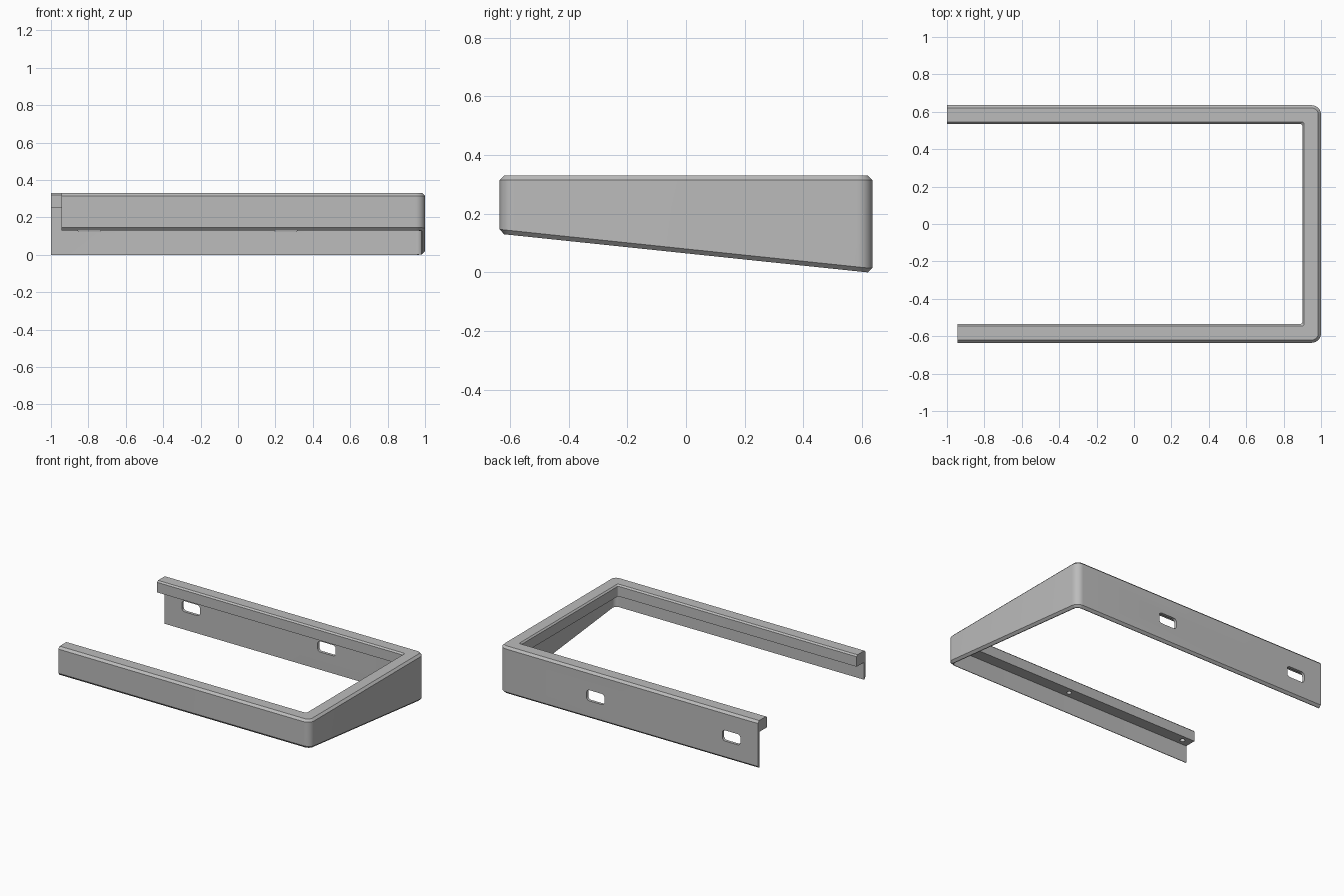
import bpy, bmesh, math

cube = bpy.data.objects.get("Cube")
if cube:
    bpy.data.objects.remove(cube, do_unlink=True)

grey = bpy.data.materials.new("satin_grey")
grey.use_nodes = True
colour = (0.5, 0.5, 0.5, 1)
grey.diffuse_color = colour
grey.node_tree.nodes["Principled BSDF"].inputs["Base Color"].default_value = colour

HALF_W, HALF_D, TOP = 1.0, 0.635, 0.33
WALL, FLANGE, FLANGE_Z, CHAMFER = 0.02, 0.1, 0.25, 0.015
FRONT_END, BACK_END = -0.945, -1.0


def new_object(name, bm):
    bmesh.ops.recalc_face_normals(bm, faces=bm.faces)
    mesh = bpy.data.meshes.new(name)
    bm.to_mesh(mesh)
    bm.free()
    mesh.materials.append(grey)
    obj = bpy.data.objects.new(name, mesh)
    bpy.context.collection.objects.link(obj)
    return obj


def u_path(inset, steps=10):
    """U shaped path, open at -x, with rounded corners at +x."""
    r = max(0.05 - inset, 0.012)
    cx, cy = HALF_W - inset - r, HALF_D - inset - r
    pts = [(FRONT_END, -HALF_D + inset)]
    for side, start in ((-1, -90), (1, 0)):
        for i in range(steps + 1):
            a = math.radians(start + 90 * i / steps)
            pts.append((cx + r * math.cos(a), side * cy + r * math.sin(a)))
    return pts + [(BACK_END, HALF_D - inset)]


def slope(y):
    """Height of the slanting lower edge."""
    return max(0, 0.13 * (0.62 - y) / 1.24)


# Cross-section: inset from the outside, height, whether it follows the slope
section = [
    (0, TOP - CHAMFER, False), (CHAMFER, TOP, False),
    (FLANGE - 0.01, TOP, False), (FLANGE, TOP - 0.01, False),
    (FLANGE, FLANGE_Z, False), (WALL, FLANGE_Z, False),
    (WALL, 0, True), (CHAMFER, 0, True), (0, CHAMFER, True),
]

# Frame: sweep of the section along the U
bm = bmesh.new()
rails = [[bm.verts.new((x, y, z + (slope(y) if follow else 0)))
          for x, y in u_path(inset)] for inset, z, follow in section]
for k, a in enumerate(rails):
    b = rails[(k + 1) % len(rails)]
    for i in range(len(a) - 1):
        bm.faces.new((a[i], a[i + 1], b[i + 1], b[i]))
for end in (0, -1):
    bm.faces.new([rail[end] for rail in rails])
frame = new_object("mounting_frame", bm)


def prism(name, outline, offset):
    bm = bmesh.new()
    face = bm.faces.new([bm.verts.new(p) for p in outline])
    out = bmesh.ops.extrude_face_region(bm, geom=[face])
    verts = [v for v in out["geom"] if isinstance(v, bmesh.types.BMVert)]
    bmesh.ops.translate(bm, verts=verts, vec=offset)
    return new_object(name, bm)


def slot_cutter(x, z, w=0.14, h=0.075, r=0.022, steps=5):
    pts = []
    for q, (sx, sz) in enumerate(((1, 1), (-1, 1), (-1, -1), (1, -1))):
        for i in range(steps + 1):
            a = math.radians(90 * (q + i / steps))
            pts.append((x + sx * (w / 2 - r) + r * math.cos(a), HALF_D - 0.05,
                        z + sz * (h / 2 - r) + r * math.sin(a)))
    return prism("slot_cutter", pts, (0, 0.1, 0))


def hole_cutter(x, y, r=0.016, steps=16):
    pts = [(x + r * math.cos(math.tau * i / steps),
            y + r * math.sin(math.tau * i / steps), FLANGE_Z - 0.02)
           for i in range(steps)]
    return prism("hole_cutter", pts, (0, 0, 0.06))


# Slots through the back wall, blind holes under the front flange
cutters = [slot_cutter(x, 0.162) for x in (-0.795, 0.255)]
cutters += [hole_cutter(x, -0.575) for x in (-0.88, 0.05)]
bpy.context.view_layer.objects.active = frame
for cutter in cutters:
    cutter.hide_render = True
    mod = frame.modifiers.new("cut", 'BOOLEAN')
    mod.operation, mod.solver, mod.object = 'DIFFERENCE', 'EXACT', cutter
    bpy.ops.object.modifier_apply(modifier=mod.name)
    bpy.data.objects.remove(cutter, do_unlink=True)

for obj in bpy.context.selected_objects:
    obj.select_set(False)
frame.select_set(True)
bpy.ops.object.shade_smooth_by_angle(angle=math.radians(30))
